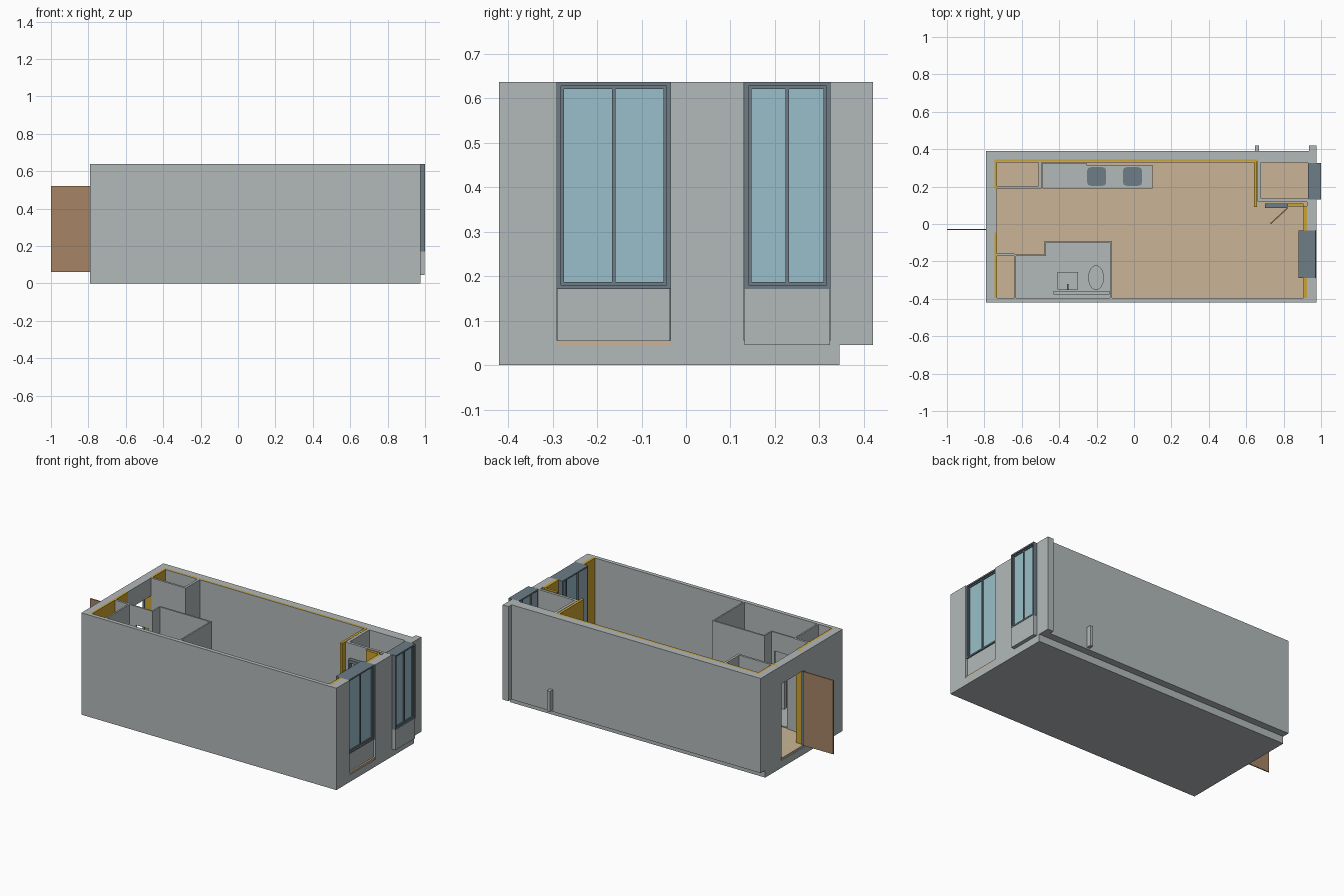
import bpy, bmesh, math

if "Cube" in bpy.data.objects:
    bpy.data.objects.remove(bpy.data.objects["Cube"])


def material(name, r, g, b):
    m = bpy.data.materials.new(name)
    lin = [((c + 0.055) / 1.055) ** 2.4 for c in (r, g, b)]
    m.diffuse_color = (*lin, 1)
    m.use_nodes = True
    m.node_tree.nodes["Principled BSDF"].inputs["Base Color"].default_value = m.diffuse_color
    return m


GREY = material("wall_grey", 0.70, 0.725, 0.73)
TAN = material("floor_tan", 0.79, 0.71, 0.59)
BROWN = material("door_brown", 0.65, 0.52, 0.40)
YELLOW = material("insulation_yellow", 0.80, 0.64, 0.20)
DARK = material("frame_slate", 0.43, 0.49, 0.53)
GLASS = material("glass_blue", 0.60, 0.75, 0.79)
TOP = 0.637      # wall top
BASE = 0.045     # slab top
FLOOR = 0.056    # finished floor


def finish(name, bm, mat):
    bmesh.ops.recalc_face_normals(bm, faces=bm.faces)
    me = bpy.data.meshes.new(name)
    bm.to_mesh(me)
    bm.free()
    me.materials.append(mat)
    ob = bpy.data.objects.new(name, me)
    bpy.context.collection.objects.link(ob)
    return ob


def boxes(name, mat, *items):
    """One object from boxes given as x0, x1, y0, y1, z0, z1."""
    bm = bmesh.new()
    for x0, x1, y0, y1, z0, z1 in items:
        for v in bmesh.ops.create_cube(bm, size=1)["verts"]:
            v.co = (x1 if v.co.x > 0 else x0, y1 if v.co.y > 0 else y0,
                    z1 if v.co.z > 0 else z0)
    return finish(name, bm, mat)


def prism(name, mat, pts, z0, z1):
    bm = bmesh.new()
    f = bm.faces.new([bm.verts.new((x, y, z0)) for x, y in pts])
    up = bmesh.ops.extrude_face_region(bm, geom=[f])["geom"]
    for v in up:
        if isinstance(v, bmesh.types.BMVert):
            v.co.z = z1
    return finish(name, bm, mat)


def rounded(cx, cy, rx, ry, power=1.0, n=28):
    """Ellipse (power 1) or rounded rectangle (smaller power)."""
    pts = []
    for i in range(n):
        c, s = math.cos(math.tau * i / n), math.sin(math.tau * i / n)
        pts.append((cx + rx * math.copysign(abs(c) ** power, c),
                    cy + ry * math.copysign(abs(s) ** power, s)))
    return pts


# Base slab and floor
boxes("base_slab", GREY, (-0.79, 0.975, -0.419, 0.345, 0, BASE))
boxes("floor", TAN, (-0.785, 0.972, -0.40, 0.335, BASE, FLOOR))

# Outer walls
boxes("front_wall", GREY, (-0.79, 0.975, -0.42, -0.395, 0, TOP))
boxes("rear_wall", GREY, (-0.79, 0.975, 0.345, 0.39, BASE, TOP),
      (0.935, 0.975, 0.39, 0.42, BASE, TOP))
boxes("left_wall", GREY, (-0.79, -0.745, -0.395, -0.045, BASE, TOP),
      (-0.79, -0.745, 0.19, 0.345, BASE, TOP),
      (-0.79, -0.735, -0.045, 0.19, 0.525, TOP))
boxes("right_wall", GREY, (0.925, 0.975, -0.395, -0.29, BASE, TOP),
      (0.925, 0.975, -0.035, 0.13, BASE, TOP),
      (0.925, 0.975, 0.325, 0.345, BASE, TOP))
boxes("outdoor_post", GREY, (0.648, 0.668, 0.39, 0.42, 0.055, 0.183))

# Insulation lining and the thin board in front of it
boxes("wall_insulation", YELLOW,
      (-0.745, 0.66, 0.335, 0.345, FLOOR, TOP),
      (-0.745, -0.732, 0.19, 0.335, FLOOR, TOP),
      (-0.745, -0.732, -0.395, -0.047, FLOOR, TOP),
      (0.907, 0.925, -0.395, -0.29, FLOOR, TOP),
      (0.907, 0.925, -0.035, 0.095, FLOOR, TOP),
      (0.82, 0.907, 0.093, 0.11, FLOOR, TOP),
      (0.642, 0.658, 0.09, 0.335, FLOOR, TOP))
boxes("doorway_insulation", YELLOW, (-0.77, -0.732, -0.052, -0.042, FLOOR, TOP),
      (-0.77, -0.732, 0.188, 0.198, FLOOR, TOP))
boxes("rear_inner_board", GREY, (-0.732, 0.642, 0.329, 0.335, FLOOR, TOP))

# Entrance door standing open, with its frame
boxes("entrance_door", BROWN, (-1.0, -0.79, -0.033, -0.026, 0.06, 0.522))
boxes("entrance_door_frame", DARK, (-0.79, -0.775, -0.045, -0.033, FLOOR, 0.525),
      (-0.79, -0.775, 0.182, 0.19, FLOOR, 0.525))


# Windows with a deep outer frame, slim sashes and a centre bar
def window(name, x0, x1, y0, y1, z0):
    t, s = 0.009, 0.016
    mid, z1, g = (y0 + y1) / 2, TOP, x1 - 0.018
    boxes(name + "_frame", DARK,
          (x0, x1, y0, y0 + t, z0, z1), (x0, x1, y1 - t, y1, z0, z1),
          (x0, x1, y0, y1, z0, z0 + t), (x0, x1, y0, y1, z1 - t, z1))
    a, b = g - 0.012, g + 0.010
    boxes(name + "_sash", DARK,
          (a, b, y0 + t, y0 + s, z0 + t, z1 - t),
          (a, b, y1 - s, y1 - t, z0 + t, z1 - t),
          (a, b, y0 + s, y1 - s, z0 + t, z0 + s),
          (a, b, y0 + s, y1 - s, z1 - s, z1 - t),
          (a, b, mid - 0.004, mid + 0.004, z0 + s, z1 - s))
    boxes(name + "_glass", GLASS,
          (g - 0.004, g + 0.004, y0 + s, y1 - s, z0 + s, z1 - s))


window("main_window", 0.88, 0.97, -0.29, -0.035, 0.171)
window("bay_window", 0.93, 1.0, 0.131, 0.325, 0.171)
boxes("main_window_panel", GREY, (0.90, 0.962, -0.289, -0.036, FLOOR, 0.171))
boxes("bay_window_panel", GREY, (0.93, 0.998, 0.132, 0.324, BASE, 0.171))

# Cupboard by the entrance
boxes("entry_cupboard", GREY, (-0.732, -0.495, 0.19, 0.203, FLOOR, TOP),
      (-0.51, -0.495, 0.203, 0.329, FLOOR, TOP))

# Side closet behind the bay window
boxes("closet_walls", GREY, (0.66, 0.678, 0.12, 0.345, FLOOR, TOP),
      (0.678, 0.93, 0.118, 0.135, FLOOR, TOP),
      (0.678, 0.93, 0.329, 0.345, FLOOR, TOP))
boxes("closet_door_head", DARK, (0.70, 0.82, 0.086, 0.11, 0.53, 0.55),
      (0.70, 0.71, 0.086, 0.11, FLOOR, 0.53), (0.812, 0.82, 0.086, 0.11, FLOOR, 0.53))
prism("closet_door", BROWN,
      [(0.728, 0.004), (0.733, 0.0), (0.823, 0.083), (0.818, 0.087)], 0.06, 0.52)

# Bathroom partitions, floor and neighbouring storage
W = 0.009
boxes("bathroom_walls", GREY,
      (-0.64, -0.63, -0.395, -0.16, FLOOR, TOP),
      (-0.64, -0.585, -0.172, -0.163, FLOOR, TOP),
      (-0.50, -0.47, -0.172, -0.163, FLOOR, TOP),
      (-0.585, -0.50, -0.172, -0.163, 0.52, TOP),
      (-0.479, -0.47, -0.172, -0.09, FLOOR, TOP),
      (-0.479, -0.118, -0.10, -0.09, FLOOR, TOP),
      (-0.127, -0.118, -0.395, -0.09, FLOOR, TOP))
boxes("storage_wall", GREY, (-0.732, -0.64, -0.172, -0.158, FLOOR, TOP))
boxes("bathroom_floor", GREY, (-0.63, -0.127, -0.395, -0.17, FLOOR, 0.062),
      (-0.47, -0.127, -0.17, -0.10, FLOOR, 0.062))
boxes("bathroom_ledge", GREY, (-0.43, -0.132, -0.377, -0.357, 0.062, 0.30))

# Washbasin and toilet
boxes("washbasin", GREY, (-0.41, -0.30, -0.35, -0.257, 0.20, 0.245))
prism("washbasin_bowl", GREY, rounded(-0.355, -0.29, 0.048, 0.03, 0.8), 0.245, 0.249)
boxes("washbasin_tap", DARK, (-0.359, -0.351, -0.352, -0.32, 0.245, 0.262))
prism("toilet_foot", GREY, rounded(-0.203, -0.295, 0.028, 0.045), 0.062, 0.12)
prism("toilet_seat", GREY, rounded(-0.203, -0.287, 0.042, 0.066), 0.12, 0.155)
prism("toilet_lid", GREY, rounded(-0.203, -0.28, 0.028, 0.046), 0.155, 0.159)

# Kitchen counter with two basins
boxes("kitchen_cabinet", GREY, (-0.488, -0.255, 0.19, 0.327, FLOOR, 0.215))
boxes("kitchen_counter", GREY, (-0.255, 0.098, 0.19, 0.316, FLOOR, 0.222))
for i, cx in enumerate((-0.2, -0.008)):
    prism("kitchen_basin_%d" % (i + 1), DARK,
          rounded(cx, 0.254, 0.051, 0.05, 0.35), 0.222, 0.225)

# Floor mat outside the bathroom
boxes("floor_mat", TAN, (-0.11, 0.05, -0.235, -0.078, FLOOR, 0.063))
